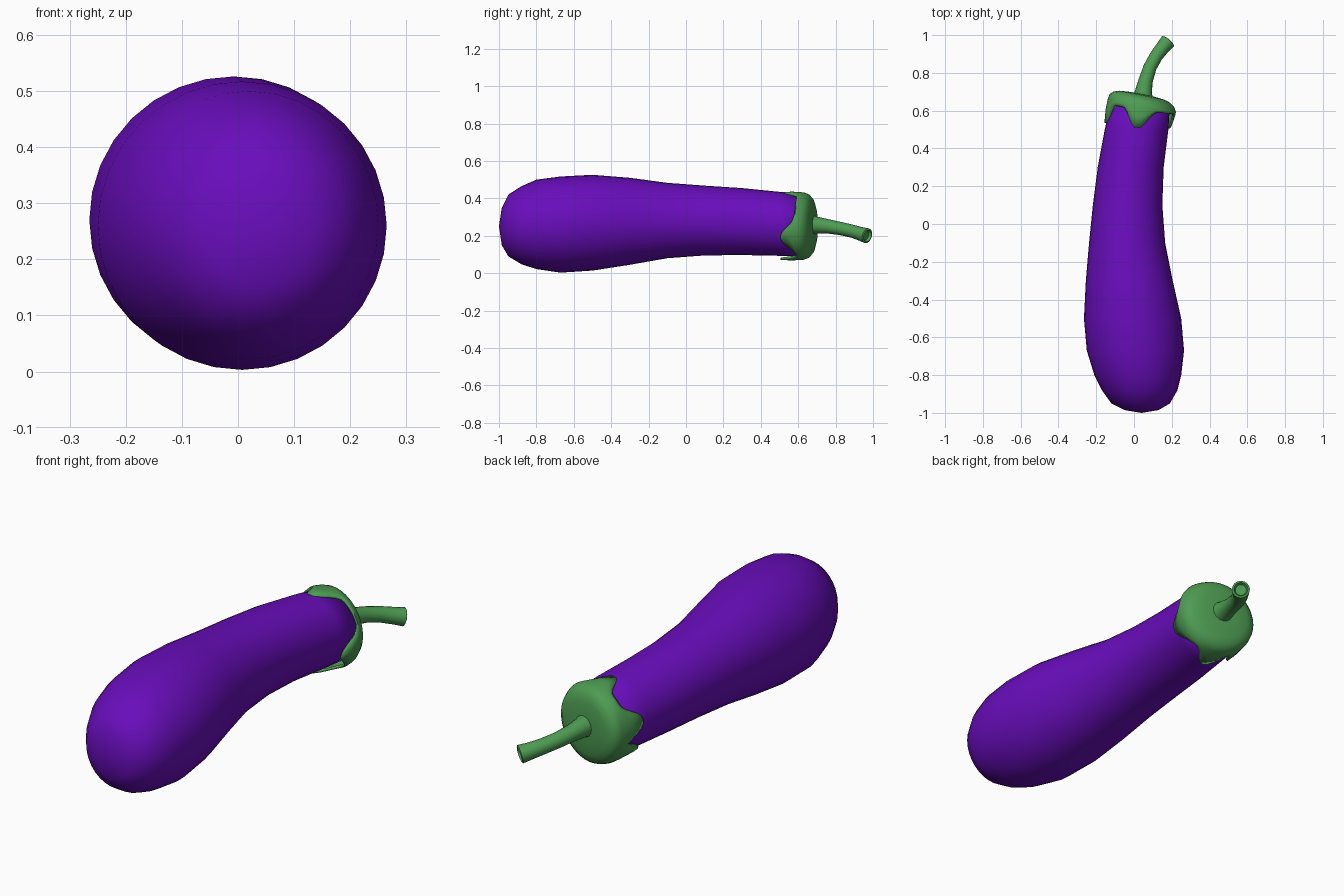
import bpy, bmesh, math
from mathutils import Vector

cube = bpy.data.objects.get("Cube")
if cube:
    bpy.data.objects.remove(cube, do_unlink=True)


def material(name, colour):
    m = bpy.data.materials.new(name)
    m.use_nodes = True
    m.diffuse_color = colour
    m.node_tree.nodes["Principled BSDF"].inputs["Base Color"].default_value = colour
    return m


purple = material("purple skin", (0.14, 0.004, 0.5, 1))
green = material("stem green", (0.075, 0.33, 0.085, 1))


def loft(name, rings, mat, tip_start=None, tip_end=None):
    """Skin a list of closed rings, closing an end with a fan where a tip is given."""
    bm = bmesh.new()
    loops = [[bm.verts.new(p) for p in ring] for ring in rings]
    n = len(loops[0])
    for a, b in zip(loops, loops[1:]):
        for i in range(n):
            j = (i + 1) % n
            bm.faces.new((a[i], a[j], b[j], b[i]))
    for tip, loop in ((tip_start, loops[0]), (tip_end, loops[-1])):
        if tip:
            centre = bm.verts.new(tip)
            for i in range(n):
                bm.faces.new((loop[i], loop[(i + 1) % n], centre))
    bmesh.ops.recalc_face_normals(bm, faces=bm.faces)
    mesh = bpy.data.meshes.new(name)
    bm.to_mesh(mesh)
    bm.free()
    mesh.materials.append(mat)
    obj = bpy.data.objects.new(name, mesh)
    bpy.context.collection.objects.link(obj)
    for p in mesh.polygons:
        p.use_smooth = True
    return obj


# Fruit body: y, then left/right and bottom/top limits of each section
SECTIONS = [
    (-0.985, -0.05, 0.13, 0.15, 0.35),
    (-0.95, -0.12, 0.19, 0.09, 0.42),
    (-0.88, -0.17, 0.23, 0.048, 0.465),
    (-0.8, -0.21, 0.25, 0.022, 0.5),
    (-0.67, -0.25, 0.265, 0.003, 0.517),
    (-0.5, -0.265, 0.25, 0.014, 0.526),
    (-0.3, -0.255, 0.205, 0.045, 0.51),
    (-0.1, -0.238, 0.165, 0.08, 0.483),
    (0.1, -0.218, 0.15, 0.095, 0.468),
    (0.3, -0.192, 0.157, 0.097, 0.455),
    (0.5, -0.155, 0.182, 0.093, 0.435),
    (0.63, -0.125, 0.19, 0.09, 0.418),
]
SIDES = 32
rings = []
for y, x0, x1, z0, z1 in SECTIONS:
    ring = []
    for i in range(SIDES):
        a = math.tau * i / SIDES
        ring.append(((x0 + x1) / 2 + (x1 - x0) / 2 * math.cos(a), y,
                     (z0 + z1) / 2 + (z1 - z0) / 2 * math.sin(a)))
    rings.append(ring)
loft("fruit_body", rings, purple, (0.04, -1.0, 0.25), (0.035, 0.64, 0.254))

# Leafy cap: lobes as (angle, half width, depth)
LOBES = [(90, 32, 0.1), (-19, 45, 0.1), (-88, 30, 0.1), (-140, 28, 0.08), (170, 32, 0.07)]


def rim_y(deg):
    y = 0.605
    for angle, width, depth in LOBES:
        d = abs((deg - angle + 180) % 360 - 180)
        if d < width:
            y = min(y, 0.605 - depth * (0.5 + 0.5 * math.cos(math.pi * d / width)))
    return y


def cap_point(deg, r, y):
    a = math.radians(deg)
    bend = 0.2 * (min(y, 0.63) - 0.6)
    x = 0.036 + bend + r * math.cos(a)
    tilt = 0.2 * (x - 0.04) * min(1, max(0, (y - 0.56) / 0.06))
    return (x, y - tilt, 0.252 + r * math.sin(a))


CAP_SIDES = 64
degs = [360 * i / CAP_SIDES for i in range(CAP_SIDES)]
cap_rings = [[cap_point(d, 0.181, rim_y(d)) for d in degs],
             [cap_point(d, 0.184, (rim_y(d) + 0.63) / 2) for d in degs]]
for r, y in ((0.18, 0.63), (0.17, 0.655), (0.15, 0.672), (0.12, 0.682), (0.07, 0.687)):
    cap_rings.append([cap_point(d, r, y) for d in degs])
cap = loft("leafy_cap", cap_rings, green, tip_end=(0.05, 0.688, 0.254))
thick = cap.modifiers.new("thickness", "SOLIDIFY")
thick.thickness = 0.012
thick.offset = -1

# Curved stem with a slightly flared, hollowed cut end
PATH = [(0.047, 0.66, 0.257, 0.055), (0.05, 0.7, 0.257, 0.045), (0.062, 0.76, 0.25, 0.038),
        (0.085, 0.83, 0.238, 0.035), (0.118, 0.89, 0.224, 0.035), (0.15, 0.932, 0.211, 0.037),
        (0.18, 0.968, 0.2, 0.041)]
points = [Vector(p[:3]) for p in PATH]
stem_rings = []


def stem_ring(centre, direction, r):
    side = direction.cross(Vector((0, 0, 1))).normalized()
    up = side.cross(direction)
    return [centre + r * (side * math.cos(math.tau * i / 16) + up * math.sin(math.tau * i / 16))
            for i in range(16)]


for i, p in enumerate(points):
    direction = (points[min(i + 1, len(points) - 1)] - points[max(i - 1, 0)]).normalized()
    stem_rings.append(stem_ring(p, direction, PATH[i][3]))
stem_rings.append(stem_ring(points[-1] + direction * 0.004, direction, 0.032))
stem_rings.append(stem_ring(points[-1] - direction * 0.01, direction, 0.025))
stem = loft("curved_stem", stem_rings, green, points[0], points[-1] - direction * 0.012)

# Keep the rims crisp
for obj in (cap, stem):
    bpy.ops.object.select_all(action="DESELECT")
    obj.select_set(True)
    bpy.context.view_layer.objects.active = obj
    bpy.ops.object.shade_smooth_by_angle(angle=math.radians(50))
